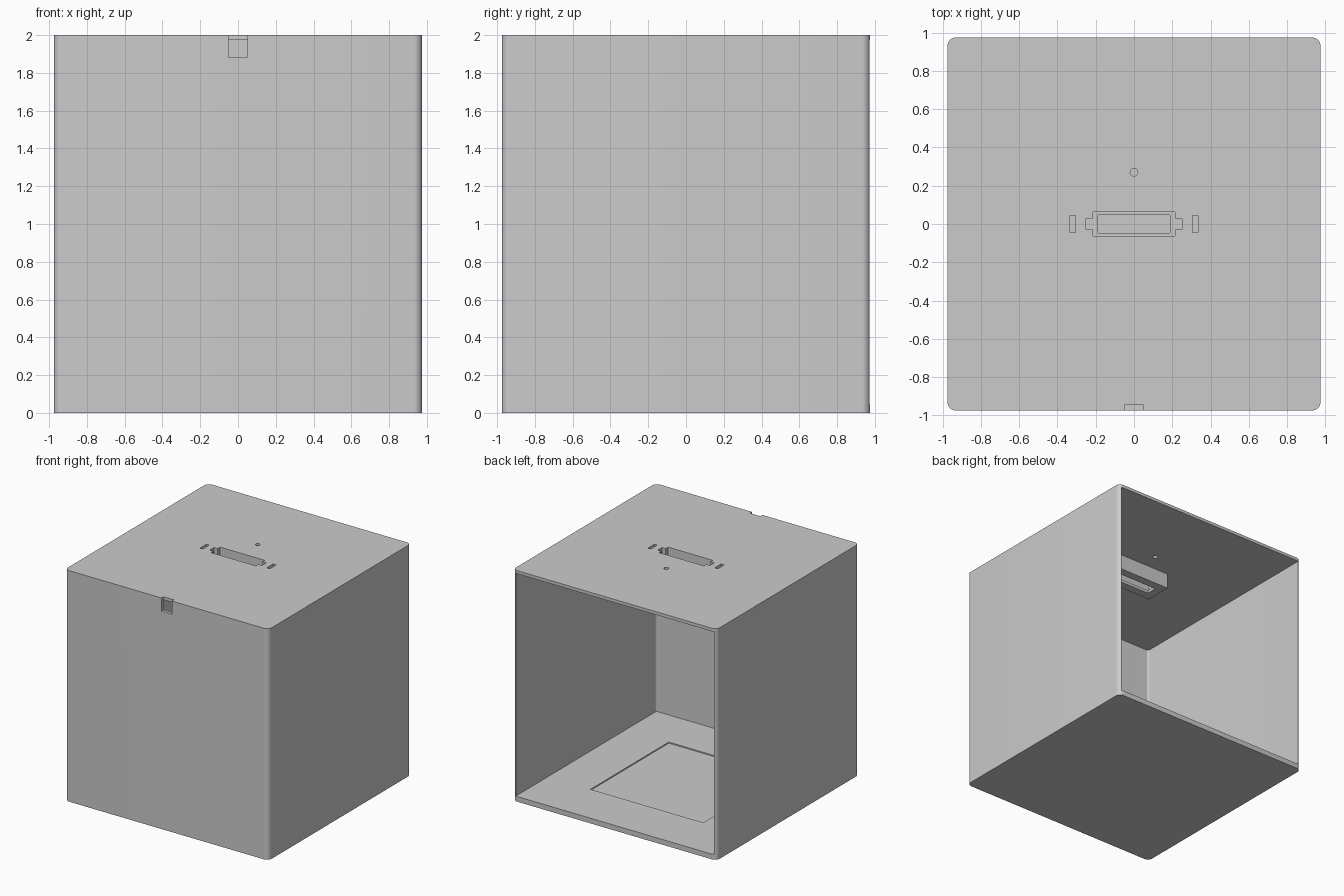
import bpy
import bmesh
from math import cos, sin, pi

cube = bpy.data.objects.get("Cube")
if cube:
    bpy.data.objects.remove(cube, do_unlink=True)

HALF, HEIGHT, WALL = 0.975, 2.0, 0.028
FLOOR, CEILING = 0.045, 1.973

grey = bpy.data.materials.new("plain grey")
grey.use_nodes = True
colour = (0.6, 0.6, 0.6, 1)
grey.diffuse_color = colour
grey.node_tree.nodes["Principled BSDF"].inputs["Base Color"].default_value = colour


def rounded_rect(x0, x1, y0, y1, r, steps=8):
    """Counter-clockwise outline with rounded corners."""
    corners = [(x1 - r, y1 - r), (x0 + r, y1 - r), (x0 + r, y0 + r), (x1 - r, y0 + r)]
    points = []
    for i, (cx, cy) in enumerate(corners):
        for k in range(steps + 1):
            a = (i + k / steps) * pi / 2
            points.append((cx + r * cos(a), cy + r * sin(a)))
    return points


def rect(x, y, cx=0, cy=0):
    return [(cx - x, cy - y), (cx + x, cy - y), (cx + x, cy + y), (cx - x, cy + y)]


def prism(name, outline, z0, z1):
    bm = bmesh.new()
    face = bm.faces.new([bm.verts.new((x, y, z0)) for x, y in outline])
    top = bmesh.ops.extrude_face_region(bm, geom=[face])["geom"]
    bmesh.ops.translate(bm, vec=(0, 0, z1 - z0),
                        verts=[v for v in top if isinstance(v, bmesh.types.BMVert)])
    bmesh.ops.recalc_face_normals(bm, faces=bm.faces)
    mesh = bpy.data.meshes.new(name)
    bm.to_mesh(mesh)
    bm.free()
    mesh.materials.append(grey)
    obj = bpy.data.objects.new(name, mesh)
    bpy.context.collection.objects.link(obj)
    return obj


def carve(obj, cutters):
    """Subtract each (outline, z0, z1) from the object."""
    for outline, z0, z1 in cutters:
        cutter = prism("cutter", outline, z0, z1)
        mod = obj.modifiers.new("cut", "BOOLEAN")
        mod.operation, mod.solver, mod.object = "DIFFERENCE", "EXACT", cutter
        bpy.context.view_layer.update()
        graph = bpy.context.evaluated_depsgraph_get()
        mesh = bpy.data.meshes.new_from_object(obj.evaluated_get(graph))
        obj.modifiers.clear()
        obj.data = mesh
        bpy.data.objects.remove(cutter, do_unlink=True)


# Connector-shaped socket: long slot with an ear at each end, then a window below
socket = [(-0.25, -0.03), (-0.215, -0.03), (-0.215, -0.062), (0.215, -0.062),
          (0.215, -0.03), (0.25, -0.03), (0.25, 0.03), (0.215, 0.03),
          (0.215, 0.062), (-0.215, 0.062), (-0.215, 0.03), (-0.25, 0.03)]
socket_cut = (socket, 1.865, 2.1)

# Box shell, open at the back
shell = prism("box_shell", rounded_rect(-HALF, HALF, -HALF, HALF, 0.045), 0, HEIGHT)
inner = HALF - WALL
carve(shell, [
    (rounded_rect(-inner, inner, -inner, 1.2, 0.017), FLOOR, CEILING),
    socket_cut,
    (rect(0.05, 0.05, 0, -HALF - 0.022), 1.885, 2.1),                 # front notch
    (rounded_rect(-0.02, 0.02, 0.25, 0.29, 0.02, 5), 1.9, 2.1),       # round hole
    (rect(0.014, 0.045, -0.32), 1.9, 2.1),                            # side slots
    (rect(0.014, 0.045, 0.32), 1.9, 2.1),
    (rect(0.54, 0.535), FLOOR - 0.01, 0.1),                           # floor recess
])

# Housing hanging under the ceiling around the socket
housing = prism("socket_housing", rect(0.26, 0.12), 1.84, CEILING)
carve(housing, [socket_cut, (rect(0.188, 0.047), 1.7, 2.1)])

for obj in (shell, housing):
    bpy.ops.object.select_all(action="DESELECT")
    obj.select_set(True)
    bpy.context.view_layer.objects.active = obj
    bpy.ops.object.shade_smooth_by_angle(angle=pi / 6)
